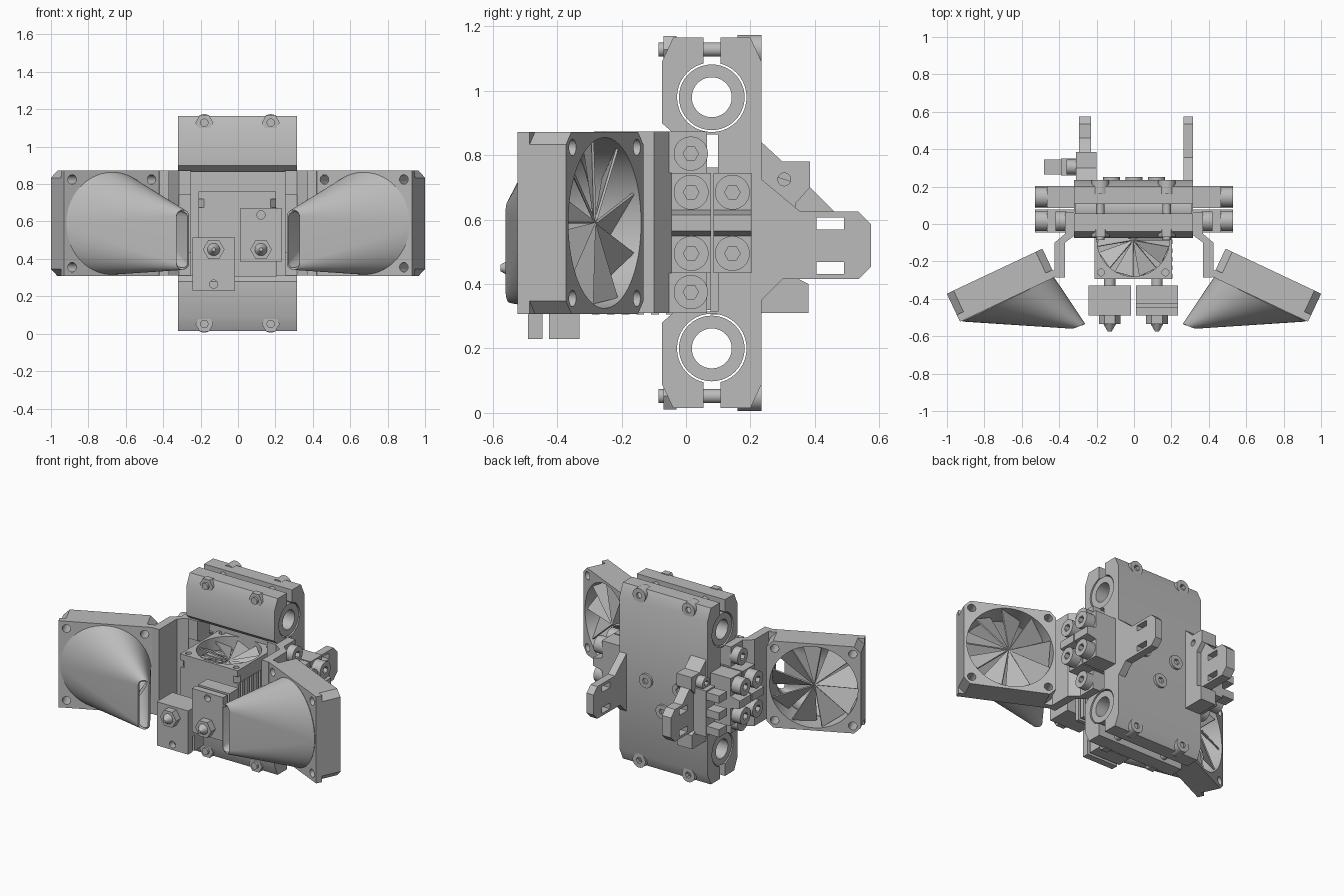
import bpy, bmesh, math
from mathutils import Matrix, Vector

old = bpy.data.objects.get("Cube")
if old:
    bpy.data.objects.remove(old)

grey = bpy.data.materials.new("grey_plastic")
grey.use_nodes = True
grey.diffuse_color = (0.5, 0.5, 0.5, 1)
for node in grey.node_tree.nodes:
    if node.type == "BSDF_PRINCIPLED":
        node.inputs["Base Color"].default_value = (0.5, 0.5, 0.5, 1)

parts = []
MID = 0.59            # height of the horizontal symmetry plane


def finish(name, bm, closed=True):
    if closed:
        bmesh.ops.recalc_face_normals(bm, faces=bm.faces)
    mesh = bpy.data.meshes.new(name)
    bm.to_mesh(mesh)
    bm.free()
    mesh.materials.append(grey)
    obj = bpy.data.objects.new(name, mesh)
    bpy.context.collection.objects.link(obj)
    parts.append(obj)
    return obj


def prism(name, outline, axis, low, high):
    """Extrude a 2D outline along an axis: x takes (y,z), y takes (x,z), z takes (x,y)."""
    i = "xyz".index(axis)

    def place(p, d):
        co = list(p)
        co.insert(i, d)
        return co
    bm = bmesh.new()
    a = [bm.verts.new(place(p, low)) for p in outline]
    b = [bm.verts.new(place(p, high)) for p in outline]
    bm.faces.new(a)
    bm.faces.new(b[::-1])
    for k in range(len(a)):
        bm.faces.new((a[k - 1], a[k], b[k], b[k - 1]))
    return finish(name, bm)


def box(name, x, y, z):
    return prism(name, [(x[0], y[0]), (x[1], y[0]), (x[1], y[1]), (x[0], y[1])], "z", *z)


def circle(u, v, r, n=40):
    return [(u + r * math.cos(math.tau * k / n), v + r * math.sin(math.tau * k / n)) for k in range(n)]


def rod(name, u, v, r, axis, low, high, n=40):
    return prism(name, circle(u, v, r, n), axis, low, high)


def apply_modifier(obj, mod):
    with bpy.context.temp_override(object=obj, active_object=obj, selected_objects=[obj]):
        bpy.ops.object.modifier_apply(modifier=mod.name)


def cut(obj, *cutters):
    for c in cutters:
        mod = obj.modifiers.new("cut", "BOOLEAN")
        mod.operation, mod.solver, mod.object = "DIFFERENCE", "EXACT", c
        apply_modifier(obj, mod)
        parts.remove(c)
        bpy.data.objects.remove(c)
    return obj


def screw(name, u, v, r, axis, base, top):
    """Socket head whose recess opens at the top end."""
    d = 0.6 * (top - base)
    e = 0.2 * (top - base)
    return cut(rod(name, u, v, r, axis, min(base, top), max(base, top)),
               rod("socket", u, v, r * 0.45, axis, min(top - d, top + e), max(top - d, top + e), 6))


def mirrored(obj):
    mesh = obj.data.copy()
    mesh.transform(Matrix.Scale(-1, 4, Vector((1, 0, 0))))
    mesh.flip_normals()
    twin = bpy.data.objects.new(obj.name + "_right", mesh)
    obj.name += "_left"
    bpy.context.collection.objects.link(twin)
    parts.append(twin)


def flip_z(points):
    return [(y, 2 * MID - z) for y, z in reversed(points)]


# Carriage: back plate with a split clamp lobe at each end
lobe = [(0.235, 1.09), (0.2, 1.165), (0.107, 1.165), (0.107, 1.05), (0.055, 1.05), (0.055, 1.165),
        (-0.04, 1.165), (-0.075, 1.09), (-0.075, 0.9), (-0.035, 0.865), (0.1, 0.865)]
carriage = prism("carriage", lobe + flip_z(lobe), "x", -0.32, 0.315)
for z in (0.2, 0.98):
    cut(carriage, rod("bore", 0.08, z, 0.108, "x", -0.5, 0.5))
    cut(rod("bearing", 0.08, z, 0.102, "x", -0.315, 0.31),
        rod("bore", 0.08, z, 0.062, "x", -0.5, 0.5))

# Clamp bolts through both lobes
for x in (-0.18, 0.175):
    for z in (0.052, 1.128):
        rod("clamp_bolt", x, z, 0.022, "y", -0.085, 0.2, 24)
        rod("clamp_nut", x, z, 0.048, "y", -0.07, -0.03, 6)
        screw("clamp_bolt_head", x, z, 0.046, "y", 0.16, 0.235)

# Screws in the rear face
for x, z in ((0.12, MID), (0, 0.42), (-0.12, MID)):
    screw("rear_screw", x, z, 0.045, "y", 0.22, 0.25)


def fan(name, size, depth, frame, ring):
    """Square fan facing local -y, with tilted triangular blades."""
    h = size / 2
    c = h * 0.14
    square = [(h - c, -h), (h, c - h), (h, h - c), (h - c, h),
              (c - h, h), (-h, h - c), (-h, c - h), (c - h, -h)]
    body = prism(name + "_body", square, "y", -depth / 2, depth / 2)
    flange = prism(name + "_flange", [(-h, -h), (h, -h), (h, h), (-h, h)], "y",
                   -depth / 2 - 0.001, -depth / 2 + 0.04)
    for obj in (body, flange):
        cut(obj, rod("opening", 0, 0, ring, "y", -1, 1, 64))
        for x in (-0.83, 0.83):
            for z in (-0.83, 0.83):
                cut(obj, rod("hole", x * h, z * h, h * 0.09, "y", -1, 1, 20))
    bm = bmesh.new()
    count = 9
    for k in range(count):
        a = math.tau * k / count
        b = a + math.radians(30)
        r = ring * 1.01
        bm.faces.new([bm.verts.new(p) for p in (
            (0, depth * 0.3, 0),
            (r * math.cos(a), depth * 0.38, r * math.sin(a)),
            (r * math.cos(b), -depth * 0.2, r * math.sin(b)))])
    blades = finish(name + "_blades", bm, False)
    apply_modifier(blades, thicken(blades, 0.008))
    for obj in (body, flange, blades):
        obj.data.transform(frame)
    return body, flange, blades


def thicken(obj, t):
    mod = obj.modifiers.new("thickness", "SOLIDIFY")
    mod.thickness, mod.offset = t, 0
    return mod


# Side fans
SIZE, DEPTH = 0.565, 0.165
side = Matrix.Translation((0.71, -0.327, MID)) @ Matrix.Rotation(math.radians(-25.2), 4, "Z")
for obj in fan("side_fan", SIZE, DEPTH, side, 0.265):
    mirrored(obj)

# Air duct: loft from the fan circle to a narrow slot
bm = bmesh.new()
rings = ([], [])
N = 64
for k in range(N):
    t = math.tau * (k + 0.5) / N
    c, s = math.cos(t), math.sin(t)
    rings[0].append(bm.verts.new(side @ Vector((0.268 * c, -DEPTH / 2, 0.268 * s))))
    rings[1].append(bm.verts.new((0.297 + 0.031 * c, -0.545 - 0.009 * c,
                                  0.502 + 0.03 * s + math.copysign(0.125, s))))
for k in range(N):
    bm.faces.new((rings[0][k - 1], rings[0][k], rings[1][k], rings[1][k - 1]))
duct = finish("air_duct", bm)
apply_modifier(duct, thicken(duct, 0.012))
mirrored(duct)

# Fan arms: full-height panel with two tabs on the carriage
panel = [(0.315, -0.06), (0.36, -0.045), (0.425, -0.1), (0.425, -0.245), (0.45, -0.26), (0.42, -0.285),
         (0.37, -0.285), (0.37, -0.1)]
mirrored(prism("fan_arm", panel, "z", 0.31, 0.873))
for low, high, z in ((0.31, 0.435, 0.375), (0.745, 0.873, 0.805)):
    mirrored(box("fan_arm_tab", (0.25, 0.37), (-0.06, 0.065), (low, high)))
    mirrored(screw("arm_screw", 0.015, z, 0.053, "x", 0.36, 0.42))

# Belt clamps: stepped block with two screws on each ledge
step = [(0.25, 0.435), (0.465, 0.435), (0.465, 0.55), (0.53, 0.565)]
step += [(x, 2 * MID - z) for x, z in reversed(step)]
for low, high in ((-0.045, 0.077), (0.085, 0.203)):
    mirrored(prism("belt_clamp", step, "y", low, high))
    for z in (0.495, 0.685):
        mirrored(screw("belt_clamp_screw", (low + high) / 2, z, 0.054, "x", 0.45, 0.53))

# Rear brackets with slots
foot = [(0.535, 0.625), (0.575, 0.585), (0.575, 0.455), (0.535, 0.415), (0.3, 0.415), (0.235, 0.35), (0.2, 0.35)]
for name, top, low, high in (
        ("left_bracket", [(0.2, 0.725), (0.235, 0.725), (0.355, 0.625)], 0.265, 0.315),
        ("right_bracket", [(0.2, 0.76), (0.385, 0.7), (0.46, 0.625)], -0.295, -0.23)):
    bracket = prism(name, top + foot, "x", low, high)
    for z in (0.45, 0.588):
        cut(bracket, box("slot", (low - 0.1, high + 0.1), (0.405, 0.49), (z - 0.019, z + 0.019)))

# Switch holder on the right bracket
holder = prism("switch_holder", [(0.2, 0.84), (0.235, 0.84), (0.3, 0.78), (0.385, 0.78), (0.385, 0.7),
                                 (0.34, 0.65), (0.34, 0.42), (0.38, 0.4), (0.38, 0.31), (0.2, 0.31)],
               "x", -0.31, -0.2)
cut(holder, rod("hole", 0.305, 0.725, 0.02, "x", -1, 1, 20))
box("switch_body", (-0.39, -0.3), (0.26, 0.35), (0.4, 0.7))
for z in (0.42, 0.53, 0.64):
    box("switch_prong", (-0.48, -0.38), (0.265, 0.345), (z, z + 0.05))
screw("switch_screw", 0.305, 0.725, 0.04, "x", -0.3, -0.36)

# Heat sink with stacked fins and its fan on top
box("heat_sink_core", (-0.19, 0.19), (-0.27, 0.11), (0.32, 0.67))
for k in range(9):
    y = -0.292 + k * 0.046
    box("heat_sink_fin", (-0.21, 0.205), (y, y + 0.024), (0.305, 0.675))
top = Matrix.Translation((-0.004, -0.087, 0.718)) @ Matrix.Rotation(math.radians(-90), 4, "X")
fan("top_fan", 0.415, 0.085, top, 0.193)

# Heater blocks and nozzles
for x, low, high, hole in ((-0.13, 0.23, 0.515, 0.265), (0.123, 0.385, 0.67, 0.635)):
    block = box("heater_block", (x - 0.113, x + 0.113), (-0.49, -0.33), (low, high))
    end = (low, low + 0.09) if hole < MID else (high - 0.09, high)
    cut(block, box("slit", (x - 0.2, x + 0.2), (-0.446, -0.426), (end[0] - 0.01, end[1] + 0.01)),
        rod("hole", x, hole, 0.022, "y", -0.6, -0.3, 24))
    rod("heat_break", x, 0.45, 0.03, "y", -0.34, -0.28, 24)
    rod("nozzle_hex", x, 0.45, 0.058, "y", -0.535, -0.49, 6)
    bm = bmesh.new()
    bmesh.ops.create_cone(bm, cap_ends=True, segments=24, radius1=0.034, radius2=0.01, depth=0.042,
                          matrix=Matrix.Translation((x, -0.555, 0.45)) @ Matrix.Rotation(math.pi / 2, 4, "X"))
    finish("nozzle_tip", bm)

# Smooth the round surfaces and keep edges sharp
bpy.ops.object.select_all(action="DESELECT")
for obj in parts:
    obj.select_set(True)
bpy.context.view_layer.objects.active = carriage
bpy.ops.object.shade_smooth_by_angle(angle=math.radians(30))
